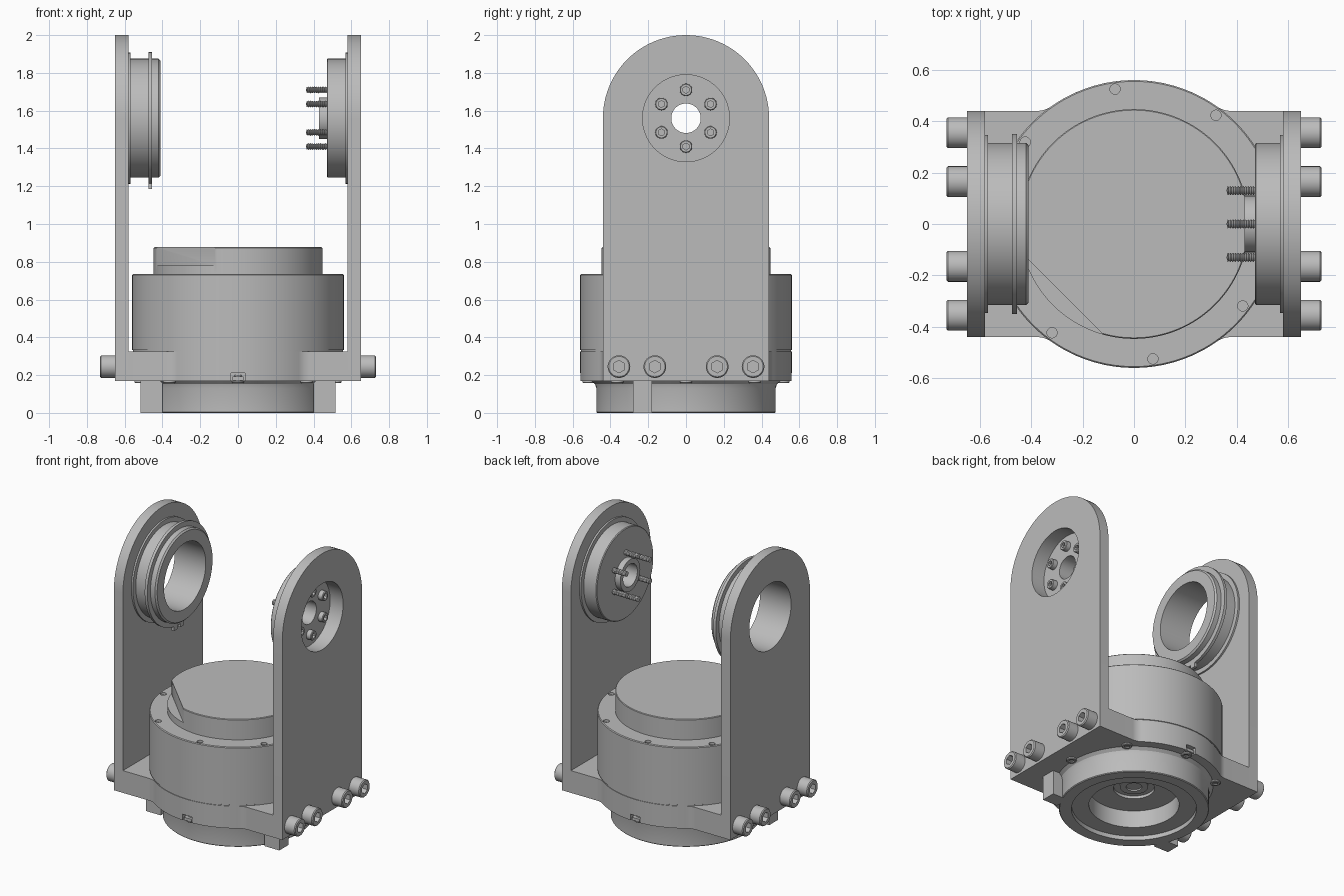
import bpy, bmesh
from math import pi, sin, cos, radians, sqrt, atan2
from mathutils import Matrix, Vector

if "Cube" in bpy.data.objects:
    bpy.data.objects.remove(bpy.data.objects["Cube"])

grey = bpy.data.materials.new("machined_grey")
grey.use_nodes = True
colour = (0.5, 0.5, 0.5, 1)
grey.diffuse_color = colour
grey.node_tree.nodes["Principled BSDF"].inputs["Base Color"].default_value = colour

parts = []
ALONG_X = Matrix.Rotation(pi / 2, 4, "Y")      # local z becomes +x
AXIS_Z = 1.56                                  # height of the tilt axis


def finish(name, bm, matrix=None):
    bmesh.ops.remove_doubles(bm, verts=bm.verts, dist=1e-5)
    bmesh.ops.recalc_face_normals(bm, faces=bm.faces)
    if matrix:
        bm.transform(matrix)
    mesh = bpy.data.meshes.new(name)
    bm.to_mesh(mesh)
    bm.free()
    mesh.materials.append(grey)
    obj = bpy.data.objects.new(name, mesh)
    bpy.context.scene.collection.objects.link(obj)
    parts.append(obj)
    return obj


def lathe(name, profile, steps=96, matrix=None):
    """Spin a closed (radius, height) profile about z."""
    bm = bmesh.new()
    verts = [bm.verts.new((r, 0, z)) for r, z in profile]
    edges = [bm.edges.new((verts[i - 1], v)) for i, v in enumerate(verts)
             if profile[i - 1][0] + profile[i][0] > 0]
    bmesh.ops.spin(bm, geom=verts + edges, cent=(0, 0, 0), axis=(0, 0, 1),
                   angle=2 * pi, steps=steps, use_merge=True)
    return finish(name, bm, matrix)


def cylinder(name, r, z0, z1, steps=96, matrix=None):
    return lathe(name, [(0, z0), (r, z0), (r, z1), (0, z1)], steps, matrix)


def prism(name, outline, z0, z1, matrix=None):
    bm = bmesh.new()
    face = bm.faces.new([bm.verts.new((x, y, z0)) for x, y in outline])
    new = bmesh.ops.extrude_face_region(bm, geom=[face])["geom"]
    bmesh.ops.translate(bm, vec=(0, 0, z1 - z0),
                        verts=[v for v in new if isinstance(v, bmesh.types.BMVert)])
    return finish(name, bm, matrix)


def box(name, x0, x1, y0, y1, z0, z1, matrix=None):
    return prism(name, [(x0, y0), (x1, y0), (x1, y1), (x0, y1)], z0, z1, matrix)


def cut(obj, *cutters):
    """Subtract the cutters, bake the result and drop the cutters."""
    for c in cutters:
        mod = obj.modifiers.new("cut", "BOOLEAN")
        mod.operation, mod.solver, mod.object = "DIFFERENCE", "EXACT", c
    deps = bpy.context.evaluated_depsgraph_get()
    mesh = bpy.data.meshes.new_from_object(obj.evaluated_get(deps))
    obj.modifiers.clear()
    obj.data = mesh
    for c in cutters:
        parts.remove(c)
        bpy.data.objects.remove(c)
    return obj


def copies(obj, matrices):
    """Place the object at the first matrix and linked copies at the rest."""
    name = obj.name
    for i, m in enumerate(matrices):
        o = obj if i == 0 else obj.copy()
        if i:
            bpy.context.scene.collection.objects.link(o)
            parts.append(o)
        o.name = f"{name}_{i + 1}"
        o.matrix_world = m


def arc(cx, cy, r, a0, a1, n):
    return [(cx + r * cos(a0 + (a1 - a0) * i / n), cy + r * sin(a0 + (a1 - a0) * i / n))
            for i in range(n + 1)]


def socket_screw(name, r, h, chamfer, shaft):
    """Cap head from z=0 to h with a hex socket, and a shaft profile below."""
    head = lathe(name, [(0, h), (r - chamfer, h), (r, h - chamfer), (r, 0)] + shaft, 32)
    return cut(head, cylinder("hex_cutter", r * 0.55, h * 0.4, h + 0.02, 6))


# Base plate: disc blended into a rectangular bridge by concave fillets
R, HALF, FIL = 0.56, 0.44, 0.1
cy = HALF + FIL
cx = sqrt((R + FIL) ** 2 - cy ** 2)
a = atan2(cy, cx)
quarter = [(0.58, HALF)] + arc(cx, cy, FIL, -pi / 2, a - pi, 10) + arc(0, 0, R, a, pi / 2, 24)[1:]
half = quarter + [(-x, y) for x, y in quarter[-2::-1]]
plate = prism("base_plate", half + [(-x, -y) for x, y in half], 0.17, 0.325)
cut(plate, *[box("notch_cutter", -0.037, 0.037, s * 0.56 - 0.035, s * 0.56 + 0.035, 0.1, 0.212)
             for s in (-1, 1)])
for s in (-1, 1):
    box("notch_key", -0.03, 0.03, s * 0.54 - 0.015, s * 0.54 + 0.015, 0.172, 0.192)

# Lower spigot with stepped bore, and its two side lugs
lathe("lower_spigot", [(0.475, 0.005), (0.475, 0.13), (0.481, 0.152), (0.5, 0.17), (0.13, 0.17),
                       (0.13, 0.15), (0.285, 0.15), (0.285, 0.03), (0.395, 0.03), (0.395, 0),
                       (0.47, 0)])
lathe("spigot_inner_ring", [(0.05, 0.16), (0.09, 0.16), (0.09, 0.171), (0.05, 0.171)], 48)
for s in (-1, 1):
    box("spigot_lug", *sorted((s * 0.4, s * 0.515)), -0.28, -0.18, 0, 0.17)

# Motor housing with screw holes round the rim
housing = lathe("motor_housing", [(0, 0.325), (R - 0.004, 0.325), (R - 0.004, 0.332), (R, 0.334),
                                  (R, 0.73), (R - 0.005, 0.735), (0, 0.735)], 128)
cut(housing, *[cylinder("rim_cutter", 0.02, 0.72, 0.76, 24, Matrix.Translation(
    (0.53 * cos(t), 0.53 * sin(t), 0))) for t in (radians(8 + 45 * i) for i in range(8))])

# Motor cap with one corner cut flat
cap = lathe("motor_cap", [(0, 0.73), (0.447, 0.73), (0.447, 0.873), (0.443, 0.877), (0, 0.877)], 128)
cut(cap, box("flat_cutter", -0.8, -0.389, -0.6, 0.6, 0.78, 1, Matrix.Rotation(pi / 4, 4, "Z")))

# Side arms with round tops and a bore on the tilt axis
TILT = Matrix.Translation((0, 0, AXIS_Z)) @ ALONG_X
UPRIGHT = Matrix(((0, 0, 1, 0), (1, 0, 0, 0), (0, 1, 0, 0), (0, 0, 0, 1)))
outline = [(-HALF, 0.17), (HALF, 0.17)] + arc(0, AXIS_Z, HALF, 0, pi, 48)
for name, x in (("left_arm", 0.58), ("right_arm", -0.65)):
    arm = prism(name, outline, x, x + 0.07, UPRIGHT)
    cut(arm, cylinder("bore_cutter", 0.23, x - 0.1, x + 0.2, 96, TILT))

# Drive hub on the left arm
lathe("drive_hub", [(0.078, 0.43), (0.11, 0.43), (0.11, 0.47), (0.31, 0.47), (0.315, 0.475),
                    (0.315, 0.568), (0.347, 0.568), (0.347, 0.58), (0.23, 0.58), (0.23, 0.55),
                    (0.078, 0.55)], 96, TILT)

# Bearing ring on the right arm, with a retaining ring and its ears
lathe("bearing_ring", [(0.23, -0.58), (0.347, -0.58), (0.347, -0.568), (0.315, -0.568),
                       (0.315, -0.42), (0.305, -0.41), (0.23, -0.41)], 96, TILT)
lathe("retaining_ring", [(0.3, -0.475), (0.35, -0.475), (0.35, -0.455), (0.3, -0.455)], 96, TILT)
for s in (-1, 1):
    box("retaining_ear", -0.475, -0.455, s * 0.035 - 0.02, s * 0.035 + 0.02, 1.185, 1.25)

# Threaded hub screws
thread = []
for i in range(11):
    z = -0.08 - 0.01 * i
    thread += [(0.013, z), (0.018, z - 0.005)]
hub_screw = socket_screw("hub_screw", 0.033, 0.035, 0.004,
                         [(0.016, 0), (0.016, -0.07)] + thread + [(0, -0.19)])
copies(hub_screw, [TILT @ Matrix.Translation((0.15 * cos(t), 0.15 * sin(t), 0.55))
                   for t in (i * pi / 3 for i in range(6))])

# Arm bolts at the foot of both arms
bolt = socket_screw("arm_bolt", 0.06, 0.08, 0.006, [(0.035, 0), (0.035, -0.05), (0, -0.05)])
copies(bolt, [Matrix.Translation((s * 0.65, y, 0.245)) @ Matrix.Rotation(s * pi / 2, 4, "Y")
              for s in (-1, 1) for y in (-0.355, -0.165, 0.165, 0.355)])

# Low screws under the base plate
low = socket_screw("plate_screw", 0.033, 0.012, 0.004, [(0.02, 0), (0.02, -0.03), (0, -0.03)])
copies(low, [Matrix.Translation((0.515 * cos(t), 0.515 * sin(t), 0.17)) @ Matrix.Rotation(pi, 4, "X")
             for t in (i * pi / 4 for i in range(8))])

# Smooth the round surfaces, keep the machined edges crisp
bpy.ops.object.select_all(action="DESELECT")
for o in parts:
    o.select_set(True)
bpy.context.view_layer.objects.active = parts[0]
bpy.ops.object.shade_smooth_by_angle(angle=radians(30))
